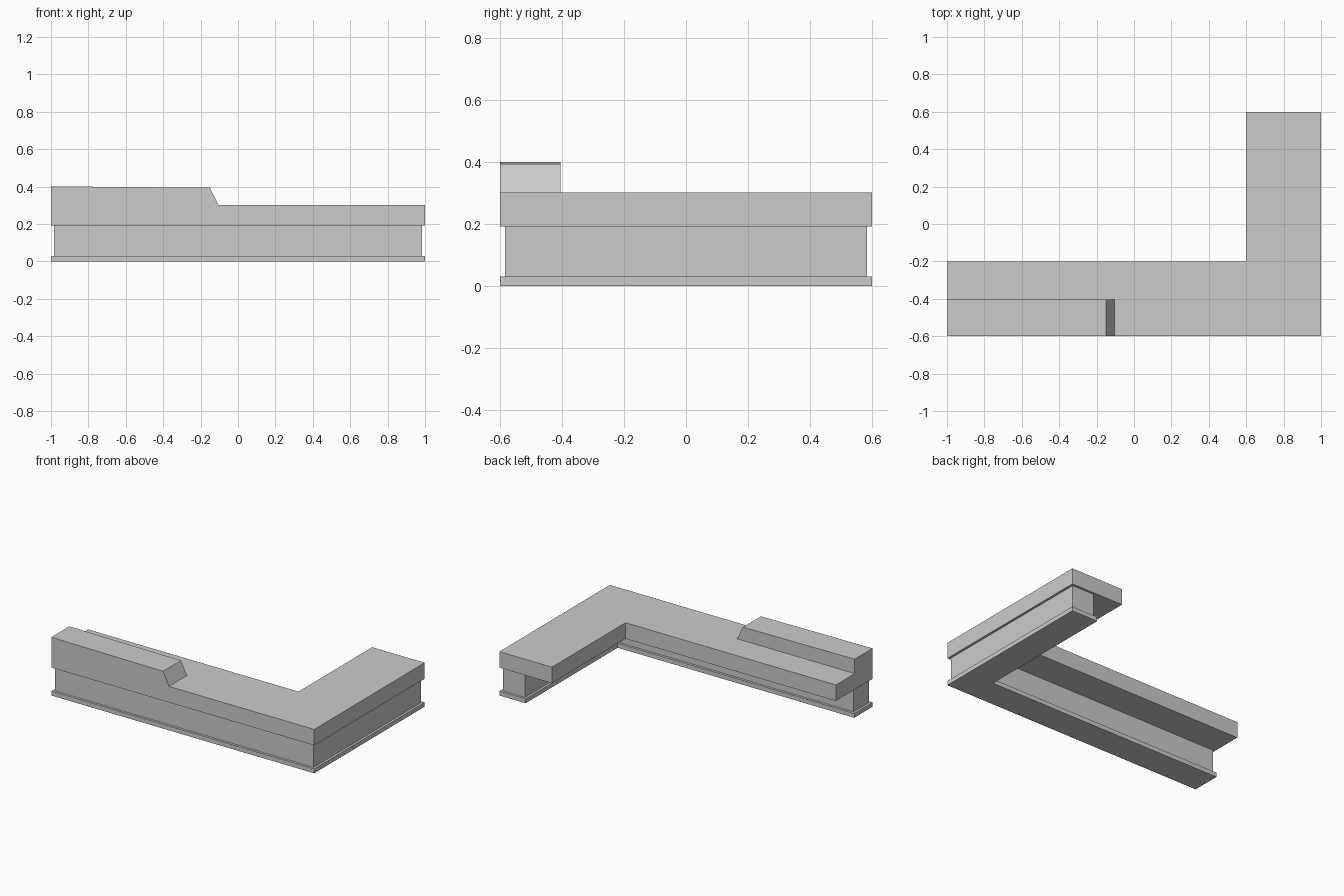
import bpy
import bmesh
from mathutils import Vector

if "Cube" in bpy.data.objects:
    bpy.data.objects.remove(bpy.data.objects["Cube"])


def prism(name, profile, direction):
    """Extrude a closed 3D outline along a direction into a flat-faced solid."""
    bm = bmesh.new()
    face = bm.faces.new([bm.verts.new(p) for p in profile])
    ext = bmesh.ops.extrude_face_region(bm, geom=[face], use_keep_orig=True)
    moved = [v for v in ext["geom"] if isinstance(v, bmesh.types.BMVert)]
    bmesh.ops.translate(bm, verts=moved, vec=Vector(direction))
    bmesh.ops.recalc_face_normals(bm, faces=bm.faces)
    mesh = bpy.data.meshes.new(name)
    bm.to_mesh(mesh)
    bm.free()
    obj = bpy.data.objects.new(name, mesh)
    bpy.context.collection.objects.link(obj)
    return obj


def l_slab(name, width, z0, z1, inset=0.0):
    """L-shaped slab along the front and right side, optionally inset all round."""
    x0, x1 = -1 + inset, 1 - inset
    y0, y1 = -0.6 + inset, 0.6 - inset
    xi, yi = 1 - width + inset, -0.6 + width - inset
    outline = [(x0, y0), (x1, y0), (x1, y1), (xi, y1), (xi, yi), (x0, yi)]
    return prism(name, [(x, y, z0) for x, y in outline], (0, 0, z1 - z0))


# Counter: thin plinth, recessed body and overhanging worktop
l_slab("plinth", 0.2, 0.0, 0.03)
l_slab("counter_body", 0.2, 0.03, 0.192, inset=0.016)
l_slab("worktop", 0.4, 0.192, 0.302)

# Raised front ledge with a slightly sloping top and a slanted end
ledge = [(-1, 0.302), (-0.105, 0.302), (-0.15, 0.394), (-1, 0.401)]
prism("raised_ledge", [(x, -0.6, z) for x, z in ledge], (0, 0.195, 0))
